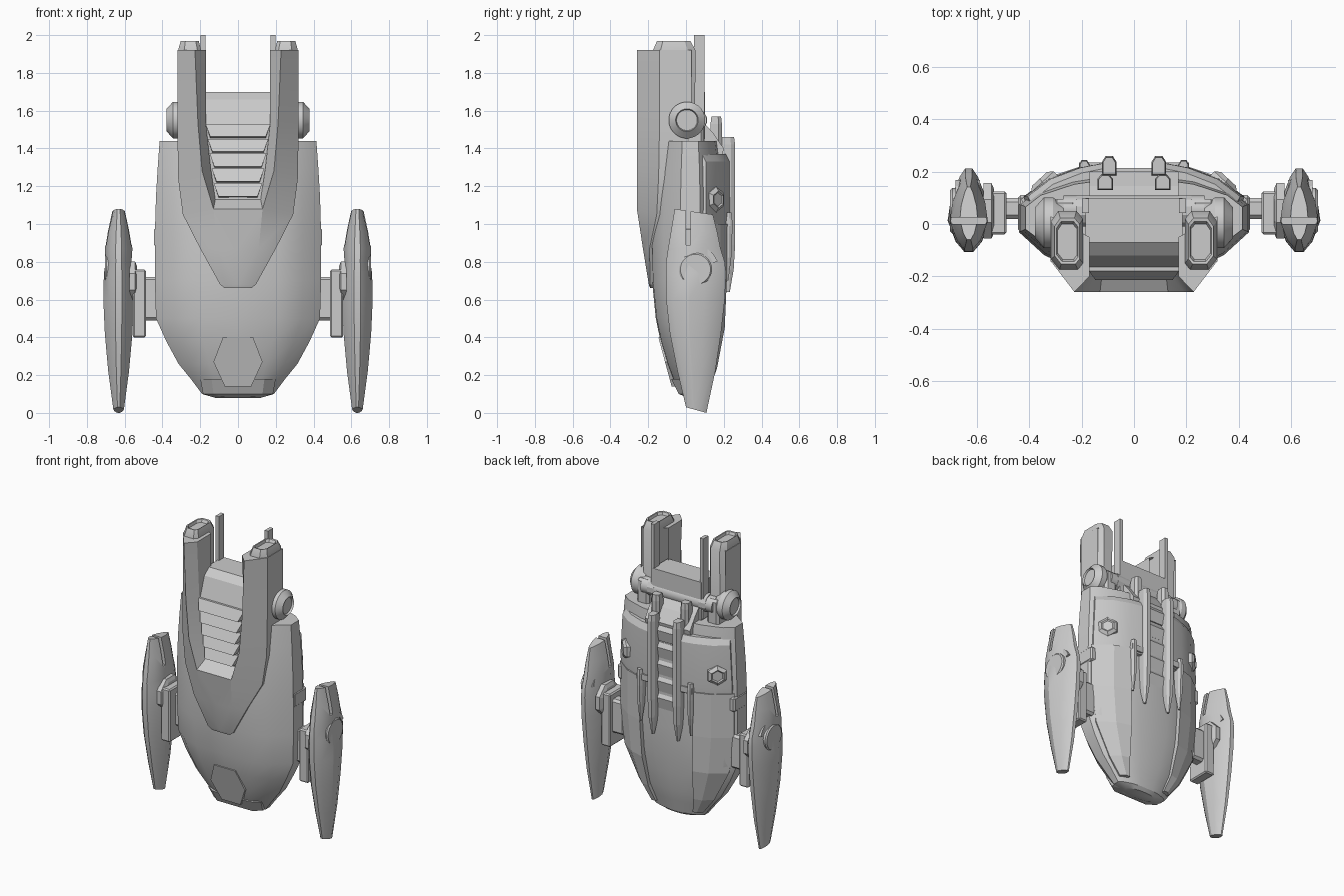
import bpy, bmesh
from math import radians, cos, sin, pi
from mathutils import Matrix

if "Cube" in bpy.data.objects:
    bpy.data.objects.remove(bpy.data.objects["Cube"])


def make(name, verts, faces, mirror=False, smooth=None, bevel=0):
    me = bpy.data.meshes.new(name)
    me.from_pydata(verts, [], faces)
    bm = bmesh.new()
    bm.from_mesh(me)
    bmesh.ops.remove_doubles(bm, verts=bm.verts, dist=1e-5)
    bmesh.ops.recalc_face_normals(bm, faces=bm.faces)
    bm.to_mesh(me)
    bm.free()
    if smooth:
        me.polygons.foreach_set("use_smooth", [True] * len(me.polygons))
        me.set_sharp_from_angle(angle=radians(smooth))
    ob = bpy.data.objects.new(name, me)
    bpy.context.collection.objects.link(ob)
    if bevel:
        b = ob.modifiers.new("bevel", 'BEVEL')
        b.width, b.segments = bevel, 1
    if mirror:
        ob.modifiers.new("mirror", 'MIRROR')
    return ob


def loft(name, rings, **kw):
    n = len(rings[0])
    verts = [p for r in rings for p in r]
    faces = [(i * n + j, i * n + (j + 1) % n, (i + 1) * n + (j + 1) % n, (i + 1) * n + j)
             for i in range(len(rings) - 1) for j in range(n)]
    faces += [tuple(range(n)), tuple(range((len(rings) - 1) * n, len(rings) * n))]
    return make(name, verts, faces, **kw)


def box(name, x, y, z, **kw):
    return loft(name, [[(x[0], y[0], k), (x[1], y[0], k), (x[1], y[1], k), (x[0], y[1], k)] for k in z], **kw)


def prism_x(name, yz, x0, x1, **kw):
    return loft(name, [[(x, y, z) for y, z in yz] for x in (x0, x1)], **kw)


def lathe_x(name, prof, y, z, n=20, **kw):
    # stack of (x, radius) discs along the x axis
    return loft(name, [[(x, y + r * cos(2 * pi * (i + .5) / n), z + r * sin(2 * pi * (i + .5) / n))
                        for i in range(n)] for x, r in prof], **kw)


# main hull
def hull_ring(z, w, yf, yb, c):
    b = yb - c
    half = [(0, yf), (.48 * w, yf + .005), (.78 * w, yf + .32 * (c - yf)), (w, c - .25 * (c - yf)),
            (w, c + .3 * b), (.86 * w, c + .6 * b), (.55 * w, c + .88 * b), (.25 * w, yb), (0, yb)]
    return [(x, y, z) for x, y in half] + [(-x, y, z) for x, y in half[-2:0:-1]]


loft("hull", [hull_ring(*a) for a in [
    (.08, .12, .01, .10, .05), (.10, .19, -.03, .12, .05), (.18, .25, -.07, .14, .04),
    (.26, .315, -.10, .16, .03), (.38, .38, -.135, .175, .02), (.50, .434, -.16, .19, .02),
    (.70, .44, -.18, .20, .02), (.95, .44, -.185, .20, .02), (1.15, .434, -.175, .20, .02),
    (1.30, .425, -.16, .19, .02), (1.44, .415, -.14, .17, .02)]], smooth=28)

# lower lip and chin plate
loft("lower_lip", [[(x, y, z) for x, y in ((-w, .05), (-w, yf + .04), (-.7 * w, yf), (.7 * w, yf), (w, yf + .04), (w, .05))]
                   for z, w, yf in ((.085, .13, -.002), (.10, .185, -.038), (.18, .20, -.078))])
chin = [(-.07, .14), (-.13, .27), (-.08, .40), (.08, .40), (.13, .27), (.07, .14)]
loft("chin_plate", [[(x, -.065 - .27 * (z - .14) + d, z) for x, z in chin] for d in (-.011, .05)])

# front cowl: two arms joined by a pointed apron (outer and ridge edge per row)
rows = [(1.92, .32, -.14, 1.92, .228, -.26), (1.53, .32, -.14, 1.53, .212, -.26),
        (1.25, .318, -.145, 1.28, .19, -.26), (1.05, .292, -.155, 1.08, .13, -.26),
        (.87, .20, -.193, .87, .11, -.228), (.68, .095, -.19, .68, .07, -.197), (.66, .07, -.187, .66, .05, -.19)]
inner = [(.17, -.20, 1.92), (.17, -.175, 1.53), (.145, -.175, 1.30), (.12, -.175, 1.13)]
v, f = [], []
for i, (zo, xo, yo, zr, xr, yr) in enumerate(rows):
    inn = inner[i] if i < 4 else (xr * .5, yr, zr)
    v += [(xo, .03 if i < 2 else -.06, zo), (xo, yo, zo), (xr, yr, zr), inn, (0, yr, zr)]
for i in range(6):
    a, b = i * 5, i * 5 + 5
    f += [(a, a + 1, b + 1, b), (a + 1, a + 2, b + 2, b + 1)]
    f.append((a + 2, a + 3, b + 3, b + 2) if i < 3 else (a + 2, a + 4, b + 4, b + 2))
v += [(0, -.175, 1.13), (.17, -.05, 1.92), (.17, -.05, 1.53)]
f += [(17, 18, 35, 19), (0, 1, 2, 3, 36), (3, 8, 37, 36)]
make("front_cowl", v, f, mirror=True, smooth=20)

# recessed core block and louvre slats
prism_x("core_block", [(.10, 1.70), (-.07, 1.70), (-.12, 1.66), (-.165, 1.53), (-.165, 1.05), (.10, 1.05)], -.185, .185)
for i in range(5):
    z, w = 1.53 - .079 * i, .172 - .011 * i
    loft("louvre_slat", [[(s * (w - .025 * t), y, z - dz) for y, dz, t in
                          ((-.15, 0, 0), (-.18, 0, 0), (-.215, .068, 1), (-.15, .075, 1))] for s in (-1, 1)])

# shoulder pillars with tapered caps, seated inside the cowl arms
pil = [(-.06, -.075), (-.04, -.1), (.03, -.1), (.062, -.06), (.062, .085), (.035, .125), (-.035, .125), (-.06, .095)]
loft("shoulder_pillar", [[(.255 + x * s, -.075 + y * s, z) for x, y in pil]
                         for z, s in ((1.30, .97), (1.92, 1), (1.97, .78), (1.968, .68), (1.95, .6))], mirror=True, smooth=30)
# antenna blades
box("antenna_blade", (.173, .198), (.042, .098), (1.45, 2.0), mirror=True)

# shoulder pivots, cross bar and clamps
lathe_x("shoulder_pivot", [(.27, .075), (.31, .097), (.345, .097), (.378, .06), (.365, .055)], .005, 1.55, 24, mirror=True, smooth=25)
lathe_x("cross_bar", [(-.27, .055), (.27, .055)], .055, 1.55, 16, smooth=35)
lathe_x("bar_collar", [(.17, .062), (.22, .062)], .05, 1.55, 12, mirror=True)
box("bar_clamp", (.22, .31), (.0, .095), (1.42, 1.60), mirror=True, bevel=.015)
prism_x("rear_deck", [(.0, 1.42), (.0, 1.50), (.10, 1.53), (.145, 1.48), (.20, 1.40), (.18, 1.30), (.0, 1.30)], -.17, .17)


# rear armour plates following the hull
def plate_ring(z, s, d):
    out = [(.10, .235), (.20, .215), (.31, .172), (.395, .105)]
    return [(x * s, y + d, z) for x, y in out] + [(x * s - .015, y + d - .05, z) for x, y in out[::-1]]


loft("rear_armour", [plate_ring(*a) for a in ((.98, 1.06, -.006), (1.04, 1.07, 0), (1.33, 1.03, 0), (1.37, 1.0, -.02))],
     mirror=True, smooth=25)
# rear side panels running down both sides of the recessed tail
loft("rear_side_panel", [[(a, yi, z), ((a + b) / 2, yi * .6 + yo * .4 + .012, z), (b, yo, z), (b - .03, yo - .06, z), (a, yi - .07, z)]
                         for z, a, b, yi, yo in ((.13, .14, .20, .128, .10), (.24, .17, .285, .165, .10), (.45, .19, .395, .205, .10),
                                                 (.7, .20, .43, .216, .095), (1.0, .20, .432, .222, .095))], mirror=True)


# tail rails with pointed tips
def rail(name, x, hw, y0, y1, z0, z1):
    ym = (y0 + y1) / 2
    loft(name, [[(x + a * hw * s, ym + b * (y1 - y0) / 2 * s, z) for a, b in
                 ((-1, -1), (1, -1), (1, .4), (.5, 1), (-.5, 1), (-1, .4))]
                for z, s in ((z0, .25), (z0 + .12, .8), (z0 + .25, 1), (z1 - .04, 1), (z1, .85))], mirror=True)


rail("long_rail", .095, .028, .185, .26, .64, 1.46)
rail("upper_rail", .11, .03, .13, .19, .95, 1.57)
rail("short_prong", .19, .02, .19, .245, .70, 1.06)
box("prong_bracket", (.10, .21), (.17, .235), (.99, 1.03), mirror=True)

# stepped spine between the rails
for i in range(5):
    z = 1.38 - i * .115
    prism_x("spine_step", [(.12, z), (.195, z), (.215, z - .03), (.20, z - .105), (.12, z - .105)], -.075, .075)

# hexagonal rear bolts, turned to face outwards and back
for s in (-1, 1):
    ob = lathe_x("rear_bolt", [(-.04, .068), (.008, .068), (.024, .045), (.018, .036)], 0, 0, 6)
    ob.matrix_world = Matrix.Translation((s * .345, .155, 1.13)) @ Matrix.Rotation(pi / 2 - s * .75, 4, 'Z')

# side sockets, axles and pod mounts
box("socket_frame", (.40, .444), (-.03, .11), (.88, .98), mirror=True, bevel=.01)
box("axle", (.40, .56), (.02, .10), (.49, .72), mirror=True, bevel=.015)
lathe_x("axle_disc", [(.535, .09), (.545, .115), (.575, .115)], .05, .695, 8, mirror=True)
box("pod_mount", (.488, .557), (-.04, .125), (.40, .76), mirror=True, bevel=.008)


# side pods: lens-shaped blades
def pod_ring(z, hw, y0, y1, tilt):
    L = y1 - y0
    right = [(.22, 0), (.62, .12), (1, .38), (.85, .65), (.45, .9), (.18, 1)]
    pts = [(a * hw, y0 + t * L) for a, t in right]
    pts += [(-a, y) for a, y in pts[::-1]]
    return [(.632 + a, y, z - tilt * (y - y0) / L) for a, y in pts]


pod = loft("side_pod", [pod_ring(*a) for a in [
    (.03, .028, .0, .108, .03), (.22, .055, -.045, .155, 0), (.42, .073, -.085, .185, 0),
    (.60, .081, -.105, .205, 0), (.74, .078, -.107, .212, 0), (.80, .068, -.105, .205, 0),
    (.87, .073, -.095, .183, 0), (.96, .058, -.08, .165, 0), (1.08, .034, -.06, .142, .03)]], smooth=28)
slot = box("pod_slot_cutter", (.5, .8), (.0, .024), (.89, 1.2))
slot.hide_render = True
slot.hide_viewport = True
cut = pod.modifiers.new("slot", 'BOOLEAN')
cut.operation, cut.object, cut.solver = 'DIFFERENCE', slot, 'EXACT'
pod.modifiers.new("mirror", 'MIRROR')

# round cover on each pod with a raised brow
lathe_x("pod_cover", [(.60, .088), (.695, .088), (.703, .08)], .05, .76, 24, mirror=True, smooth=30)
arc = [radians(a) for a in range(20, 141, 20)]
prism_x("pod_brow", [(.05 + .125 * cos(a), .76 + .125 * sin(a)) for a in arc] +
        [(.05 + .10 * cos(a), .76 + .10 * sin(a)) for a in arc[::-1]], .59, .682, mirror=True)
